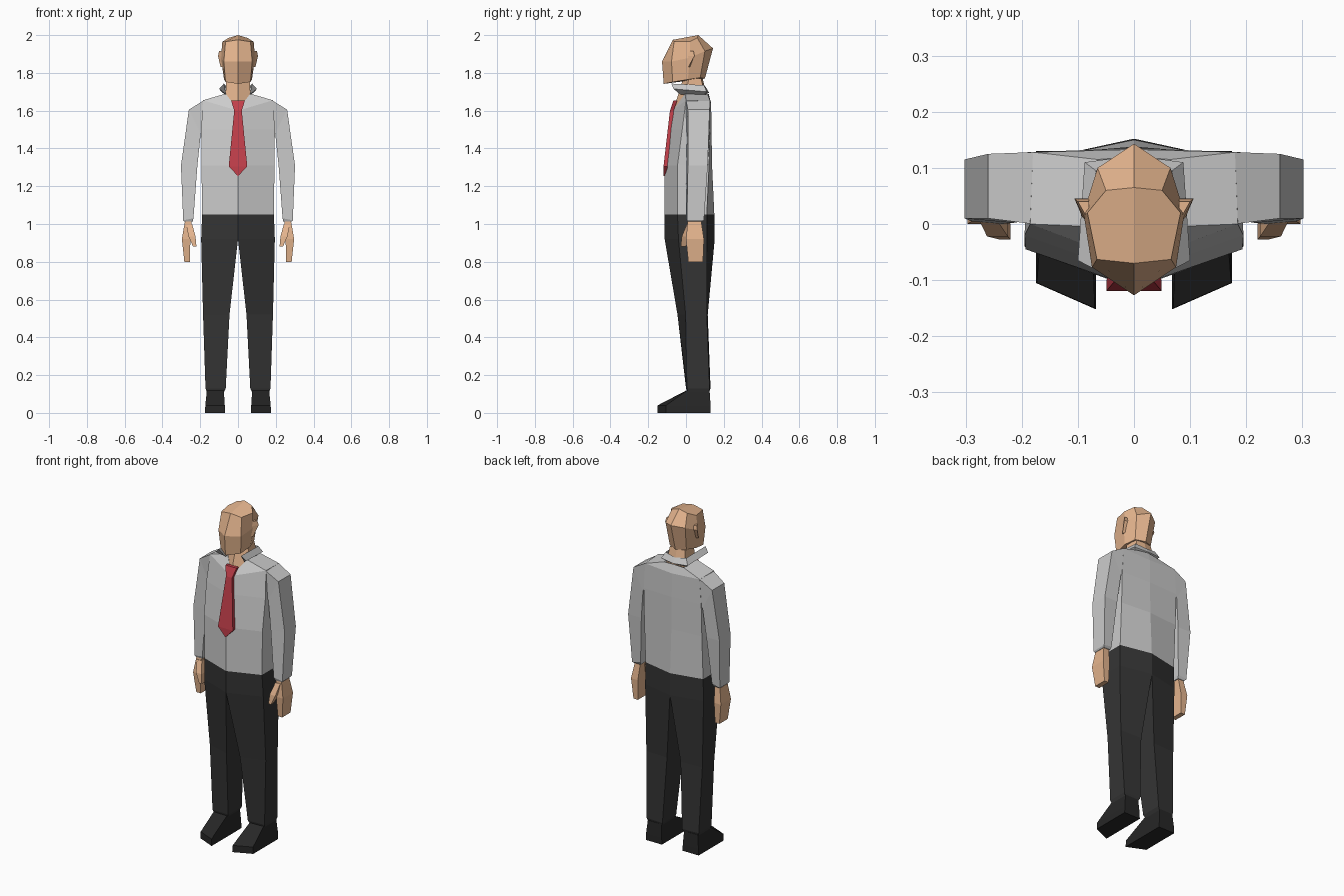
import bpy, bmesh


def material(name, rgb):
    m = bpy.data.materials.new(name)
    m.diffuse_color = (*rgb, 1)
    return m


SKIN = material("skin", (0.78, 0.46, 0.27))
RED = material("red_cloth", (0.55, 0.05, 0.07))
DARK = material("dark_cloth", (0.035, 0.035, 0.035))
BLACK = material("shoe_black", (0.02, 0.02, 0.02))


def loft(name, rings, mat=None):
    """Skin closed rings of points, open the x = 0 seam and mirror."""
    bm = bmesh.new()
    loops = [[bm.verts.new(p) for p in ring] for ring in rings]
    for a, b in zip(loops, loops[1:]):
        n = len(a)
        for i in range(n):
            j = (i + 1) % n
            bm.faces.new((a[i], a[j], b[j], b[i]))
    bm.faces.new(loops[0])
    bm.faces.new(loops[-1])
    bmesh.ops.recalc_face_normals(bm, faces=bm.faces)
    seam = [f for f in bm.faces if all(abs(v.co.x) < 1e-5 for v in f.verts)]
    bmesh.ops.delete(bm, geom=seam, context='FACES')
    me = bpy.data.meshes.new(name)
    bm.to_mesh(me)
    bm.free()
    if mat:
        me.materials.append(mat)
    ob = bpy.data.objects.new(name, me)
    bpy.context.collection.objects.link(ob)
    ob.modifiers.new("mirror", 'MIRROR').use_axis[0] = True
    return ob


def flat(z, *pts):
    return [(x, y, z) for x, y in pts]


def rect(z, x0, x1, y0, y1):
    return flat(z, (x0, y0), (x1, y0), (x1, y1), (x0, y1))


# Shirt body with V neckline
loft("shirt_body", [
    flat(1.05, (0, -.115), (.19, -.045), (.19, .11), (0, .15)),
    flat(1.31, (0, -.113), (.193, -.045), (.19, .122), (0, .138)),
    flat(1.50, (0, -.09), (.195, -.02), (.19, .128), (0, .135)),
    [(0, -.07, 1.60), (.185, .0, 1.655), (.18, .128, 1.65), (0, .133, 1.64)],
    [(0, -.065, 1.605), (.065, -.005, 1.69), (.065, .115, 1.685), (0, .12, 1.69)],
])

# Sleeves, starting at the shoulder joint
loft("sleeves", [
    [(.18, .0, 1.50), (.18, .0, 1.655), (.18, .128, 1.65), (.18, .128, 1.50)],
    [(.197, .005, 1.48), (.26, .01, 1.605), (.26, .125, 1.605), (.197, .125, 1.48)],
    [(.215, .002, 1.31), (.302, .01, 1.31), (.302, .115, 1.31), (.215, .115, 1.31)],
    [(.236, .0, 1.03), (.29, .005, 1.02), (.29, .095, 1.02), (.236, .092, 1.03)],
    rect(1.012, .24, .284, .008, .085),
])

# Collar, swept from the back centre to the raised front tips
loft("collar", [
    [(0, .095, 1.68), (0, .105, 1.725), (0, .122, 1.695)],
    [(.062, .09, 1.68), (.068, .095, 1.735), (.088, .11, 1.70)],
    [(.062, -.03, 1.685), (.075, -.078, 1.743), (.1, -.065, 1.715)],
])

# Tie
loft("tie", [rect(z, 0, w, y, y + .02) for z, w, y in
             ((1.655, .037, -.066), (1.60, .02, -.085),
              (1.305, .049, -.119), (1.255, .002, -.119))], RED)

# Trousers
loft("trousers", [
    flat(1.05, (0, -.115), (.19, -.045), (.19, .11), (0, .15)),
    flat(.92, (0, -.113), (.195, -.04), (.193, .11), (0, .152)),
    flat(.52, (.045, -.045), (.185, -.002), (.185, .11), (.045, .115)),
    flat(.13, (.065, .0), (.172, .005), (.172, .125), (.065, .13)),
    flat(.11, (.075, .008), (.165, .01), (.165, .12), (.075, .122)),
], DARK)

# Shoes
loft("shoes", [
    flat(0, (.068, -.152), (.175, -.105), (.175, .13), (.068, .13)),
    flat(.04, (.07, -.15), (.173, -.105), (.173, .13), (.07, .13)),
    flat(.118, (.075, .0), (.165, .005), (.165, .125), (.075, .125)),
], BLACK)

# Hands and thumbs
loft("hands", [
    rect(1.02, .245, .28, .01, .08),
    rect(.92, .252, .297, .0, .095),
    rect(.80, .255, .284, .012, .09),
], SKIN)
loft("thumbs", [
    rect(1.0, .243, .275, .005, .04),
    rect(.935, .225, .262, -.022, .025),
    rect(.88, .22, .238, -.028, -.002),
], SKIN)

# Neck
loft("neck", [
    [(0, -.068, 1.60), (.066, -.003, 1.68), (.06, .1, 1.68), (0, .11, 1.68)],
    flat(1.77, (0, -.015), (.062, .015), (.05, .08), (0, .088)),
], SKIN)

# Head: jaw, brow and crown rings
loft("head", [
    [(0, -.118, 1.742), (.066, -.07, 1.752), (.074, .01, 1.765),
     (.055, .075, 1.775), (0, .1, 1.77)],
    [(0, -.127, 1.86), (.075, -.077, 1.86), (.09, .02, 1.88),
     (.065, .1, 1.915), (0, .143, 1.93)],
    [(0, -.07, 1.975), (.066, -.063, 1.965), (.083, .02, 1.965),
     (.05, .06, 1.985), (0, .065, 2.0)],
], SKIN)

# Ears
loft("ears", [
    flat(1.83, (.08, .0), (.092, .012), (.08, .022)),
    flat(1.89, (.08, -.005), (.106, .045), (.08, .045)),
    flat(1.915, (.08, .005), (.1, .04), (.08, .04)),
], SKIN)
